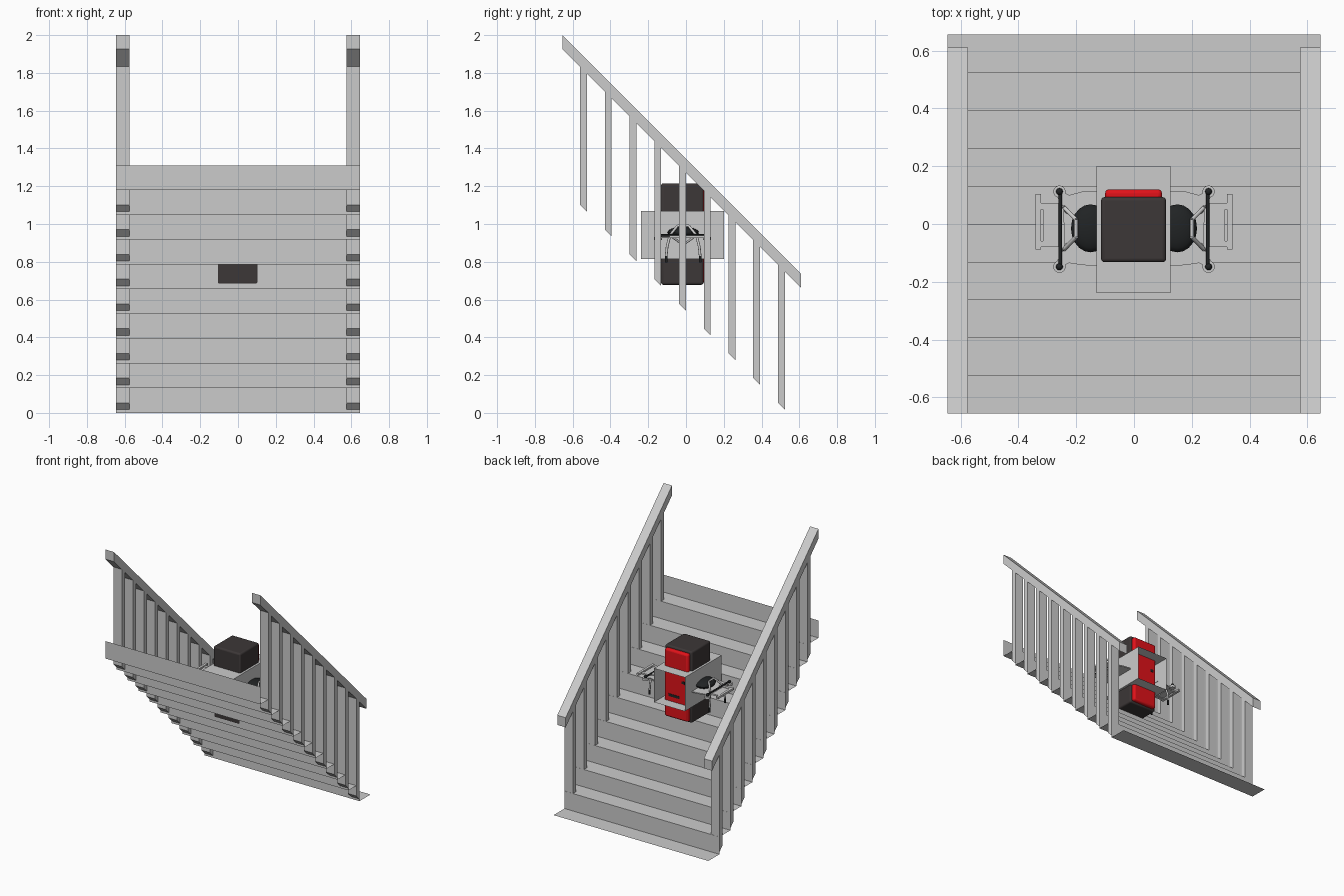
import bpy, bmesh, math
from mathutils import Vector

if "Cube" in bpy.data.objects:
    bpy.data.objects.remove(bpy.data.objects["Cube"])


def material(name, rgb):
    m = bpy.data.materials.new(name)
    m.diffuse_color = (*rgb, 1)
    m.use_nodes = True
    m.node_tree.nodes["Principled BSDF"].inputs["Base Color"].default_value = m.diffuse_color
    return m


DARK = material("charcoal", (0.045, 0.038, 0.038))
BLACK = material("black", (0.015, 0.017, 0.018))
RED = material("red", (0.75, 0.006, 0.01))


def finish(name, bm, mat=None, mirror=False, smooth=False, bevel=0):
    bmesh.ops.recalc_face_normals(bm, faces=bm.faces[:])
    me = bpy.data.meshes.new(name)
    bm.to_mesh(me)
    bm.free()
    ob = bpy.data.objects.new(name, me)
    bpy.context.collection.objects.link(ob)
    if mat:
        me.materials.append(mat)
    if bevel:
        b = ob.modifiers.new("Bevel", 'BEVEL')
        b.width, b.segments = bevel, 3
    if mirror:
        ob.modifiers.new("Mirror", 'MIRROR').use_mirror_merge = False
    if smooth:
        bpy.context.view_layer.objects.active = ob
        ob.select_set(True)
        bpy.ops.object.shade_smooth_by_angle(angle=math.radians(40))
        ob.select_set(False)
    return ob


def prism(bm, pts, vec):
    """Extrude a closed outline of 3D points along vec."""
    f = bm.faces.new([bm.verts.new(p) for p in pts])
    r = bmesh.ops.extrude_face_region(bm, geom=[f])
    bmesh.ops.translate(bm, vec=vec, verts=[v for v in r['geom'] if isinstance(v, bmesh.types.BMVert)])


def strip(bm, yz, x0, x1):
    """Sheet swept across x from an open yz profile."""
    rows = [(bm.verts.new((x0, y, z)), bm.verts.new((x1, y, z))) for y, z in yz]
    for (a, b), (c, d) in zip(rows, rows[1:]):
        bm.faces.new((a, b, d, c))


def box(name, lo, hi, **kw):
    bm = bmesh.new()
    (x0, y0, z0), (x1, y1, z1) = lo, hi
    prism(bm, [(x0, y0, z0), (x1, y0, z0), (x1, y1, z0), (x0, y1, z0)], (0, 0, z1 - z0))
    return finish(name, bm, **kw)


def rod(bm, a, b, r, seg=12):
    a, b = Vector(a), Vector(b)
    d = b - a
    res = bmesh.ops.create_cone(bm, cap_ends=True, segments=seg, radius1=r, radius2=r, depth=d.length)
    rot = d.to_track_quat('Z', 'Y').to_matrix()
    for v in res['verts']:
        v.co = rot @ v.co + (a + b) / 2


# Stairs: folded sheet of ten treads and risers, climbing towards -y
S = 0.131
profile = [(0.655, 0)]
for i in range(10):
    y = 0.655 - S * (i + 1)
    profile += [(y, S * i), (y, S * (i + 1))]
bm = bmesh.new()
strip(bm, profile, -0.645, 0.645)
finish("stair_steps", bm)

# Sloping handrails with plumb-cut ends
bm = bmesh.new()
prism(bm, [(0.575, -0.655, 2.0), (0.575, -0.655, 1.927), (0.575, 0.61, 0.662), (0.575, 0.61, 0.735)], (0.07, 0, 0))
finish("handrail", bm, mirror=True)

# Balusters, cut to the slope at both ends
bm = bmesh.new()
for i in range(9):
    y0 = -0.561 + i * S
    y1 = y0 + 0.036
    prism(bm, [(0.575, y0, 1.272 - y0), (0.575, y1, 1.272 - y1),
               (0.575, y1, 0.54 - y1), (0.575, y0, 0.54 - y0)], (0.07, 0, 0))
finish("balusters", bm, mirror=True)

# Central machine: dark body with red face panel
box("machine_body", (-0.114, -0.132, 0.678), (0.111, 0.093, 1.215), mat=DARK, smooth=True, bevel=0.012)
box("face_panel", (-0.1, 0.08, 0.69), (0.097, 0.12, 1.2), mat=RED, smooth=True, bevel=0.014)
box("panel_slot", (-0.03, 0.115, 0.85), (0.06, 0.122, 0.87), mat=BLACK)
box("panel_button", (-0.075, 0.115, 0.97), (-0.05, 0.122, 0.99), mat=BLACK)

# Sheet sleeve around the body, open at front and back
bm = bmesh.new()
ring = [(-0.13, 0.815), (0.127, 0.815), (0.127, 1.07), (-0.13, 1.07)]
rows = [(bm.verts.new((x, -0.238, z)), bm.verts.new((x, 0.2, z))) for x, z in ring]
for i in range(4):
    a, b = rows[i - 1], rows[i]
    bm.faces.new((a[0], a[1], b[1], b[0]))
finish("sleeve", bm)

# Side plates with hollowed edges
bm = bmesh.new()
out = [(0.127, 0.115), (0.18, 0.112), (0.225, 0.1), (0.255, 0.115), (0.27, 0.1), (0.245, 0.06),
       (0.24, -0.08), (0.27, -0.135), (0.255, -0.15), (0.225, -0.135), (0.18, -0.142), (0.127, -0.145)]
prism(bm, [(x, y, 0.925) for x, y in out], (0, 0, 0.008))
finish("side_plate", bm, mirror=True)

# Black rounded pods
bm = bmesh.new()
bmesh.ops.create_uvsphere(bm, u_segments=20, v_segments=10, radius=1)
for v in bm.verts:
    v.co = Vector((0.15 + v.co.x * 0.068, -0.015 + v.co.y * 0.083, 0.955 + v.co.z * 0.03))
finish("side_pod", bm, mat=BLACK, mirror=True, smooth=True)

# Cross rods with ball ends
bm = bmesh.new()
rod(bm, (0.255, -0.15, 0.94), (0.255, 0.115, 0.94), 0.006)
for y in (-0.148, 0.112):
    r = bmesh.ops.create_uvsphere(bm, u_segments=12, v_segments=8, radius=0.012)
    bmesh.ops.translate(bm, vec=(0.258, y, 0.94), verts=r['verts'])
finish("cross_rod", bm, mat=BLACK, mirror=True, smooth=True)

# Round corner mounts
bm = bmesh.new()
for y in (-0.148, 0.112):
    rod(bm, (0.258, y, 0.915), (0.258, y, 0.932), 0.021, 20)
finish("corner_mount", bm, mirror=True, smooth=True)

# Bent legs with dark feet
legs, feet = bmesh.new(), bmesh.new()
for s in (-1, 1):
    path = [(0.2, -0.015 + s * 0.03, 0.99), (0.24, -0.015 + s * 0.07, 0.94),
            (0.25, -0.015 + s * 0.085, 0.88), (0.25, -0.015 + s * 0.09, 0.83)]
    for a, b in zip(path, path[1:]):
        rod(legs, a, b, 0.007)
    rod(legs, (0.2, -0.015, 0.89), path[1], 0.006)
    rod(feet, path[3], (0.25, -0.015 + s * 0.09, 0.795), 0.007)
rod(legs, (0.2, -0.045, 0.99), (0.2, 0.015, 0.99), 0.007)
finish("bent_leg", legs, mirror=True, smooth=True)
finish("leg_foot", feet, mat=BLACK, mirror=True, smooth=True)

# Outer grips
box("grip_bar", (0.322, -0.088, 0.925), (0.34, 0.103, 0.94), mirror=True)
box("grip_arm_back", (0.25, 0.05, 0.925), (0.325, 0.072, 0.937), mirror=True)
box("grip_arm_front", (0.25, -0.08, 0.925), (0.325, -0.058, 0.937), mirror=True)
box("grip_web", (0.262, -0.058, 0.929), (0.315, 0.05, 0.934), mirror=True)
